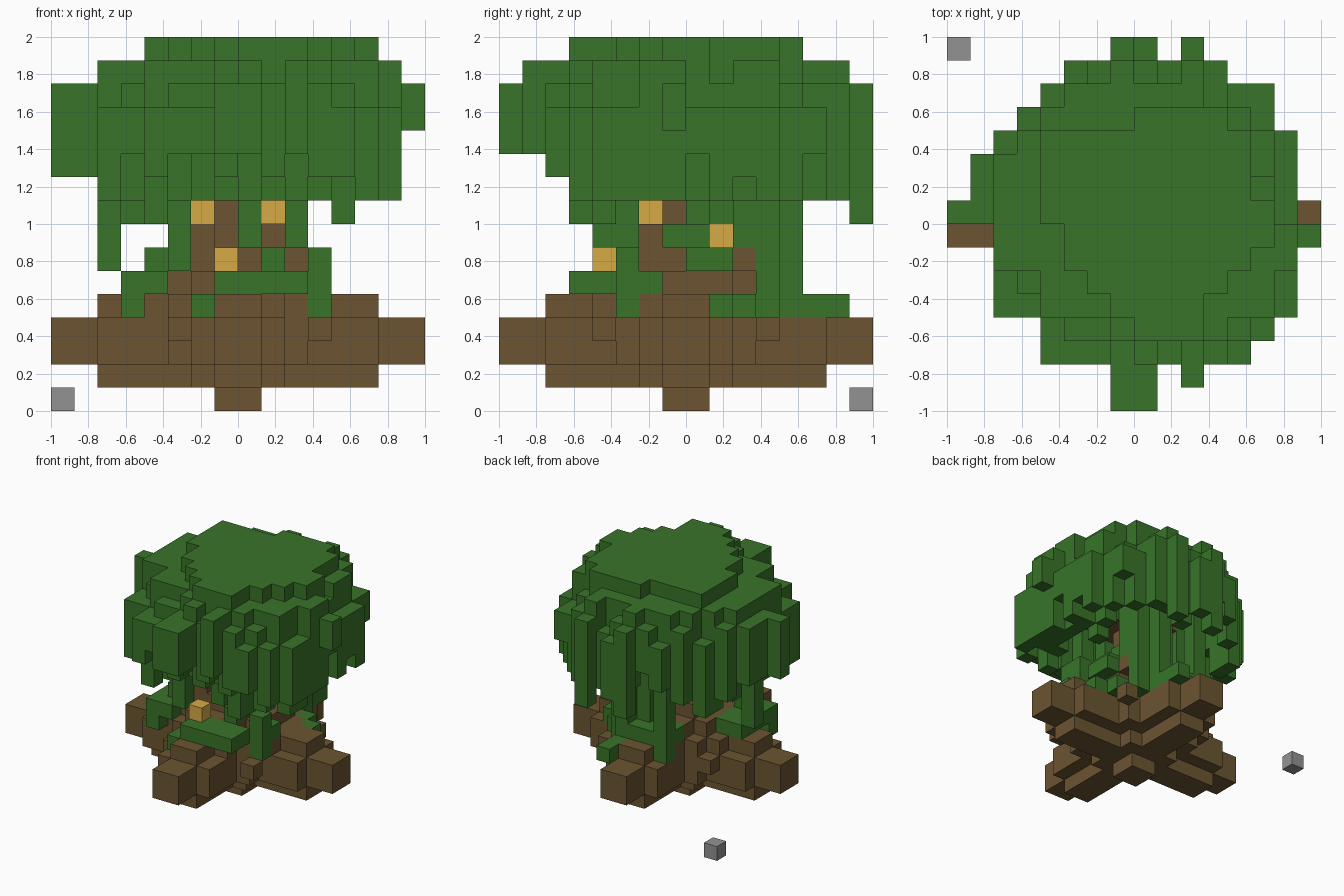
import bpy
import bmesh
import random
from mathutils import Vector

random.seed(7)
if "Cube" in bpy.data.objects:
    bpy.data.objects.remove(bpy.data.objects["Cube"], do_unlink=True)

SIZE = 0.125
cells = {}  # grid position -> part name


def fill(part, xs, ys, zs):
    """Fill a box of cells; every range is (first, past the last)."""
    for i in range(*xs):
        for j in range(*ys):
            for k in range(*zs):
                cells[i, j, k] = part


def cross(part, length, width, zs):
    """Two crossed bars centred on the grid, given by half sizes."""
    long_side = (8 - length, 8 + length)
    short_side = (8 - width, 8 + width)
    fill(part, long_side, short_side, zs)
    fill(part, short_side, long_side, zs)


def dots(part, *spots):
    """Fill single cells."""
    for spot in spots:
        cells[spot] = part


# roots: stacked crosses that spread from a small foot
cross("roots", 1, 1, (0, 1))
cross("roots", 6, 1, (1, 2))
cross("roots", 2, 2, (1, 2))
cross("roots", 8, 1, (2, 4))
cross("roots", 6, 2, (2, 4))
cross("roots", 3, 3, (2, 4))
cross("roots", 6, 1, (4, 5))
cross("roots", 4, 2, (4, 5))
dots("roots", (5, 4, 3), (11, 4, 3), (4, 10, 3), (11, 11, 3))

# trunk: wide base, slim core, small knots and a branch under the canopy
cross("trunk", 3, 3, (4, 5))
cross("trunk", 3, 2, (5, 6))
cross("trunk", 2, 2, (6, 7))
cross("trunk", 1, 1, (7, 12))
cross("trunk", 2, 2, (11, 12))
dots("trunk", (6, 6, 7), (9, 6, 7), (10, 10, 6), (10, 10, 11))

# canopy outline and crown: one span per row, front to back
outline_spans = [(7, 9), (7, 9), (4, 13), (4, 14), (2, 15), (2, 15), (2, 15), (2, 16),
                 (0, 15), (1, 15), (1, 15), (2, 15), (3, 14), (4, 14), (5, 12), (7, 9)]
crown_spans = [(8, 11), (7, 11), (6, 12), (5, 13), (5, 14),
               (4, 14), (4, 13), (4, 13), (4, 13), (8, 12)]
outline = {(i, j) for j, span in enumerate(outline_spans) for i in range(*span)}
outline |= {(10, 1), (10, 15)}
crown = {(i, j) for j, span in enumerate(crown_spans, start=3) for i in range(*span)}

# lowest level the hanging leaves may reach, by column and by row
low_by_column = [10, 10, 9, 8, 8, 5, 5, 5, 5, 5, 5, 9, 8, 9, 9, 12]
low_by_row = [11, 11, 10, 9, 9, 9, 9, 9, 8, 8, 5, 5, 4, 9, 9, 8]


def neighbours(i, j):
    return [(i + 1, j), (i - 1, j), (i, j + 1), (i, j - 1)]


# canopy: stepped dome, bulging rim and leaf strands below it
rim_tops = {}
for i, j in sorted(outline):
    inside = all(n in outline for n in neighbours(i, j))
    deep = inside and all(m in outline for n in neighbours(i, j) for m in neighbours(*n))
    low = max(low_by_column[i], low_by_row[j])
    step = rim_tops.setdefault((i // 2, j // 2), random.choice((0, 0, 1)))
    if (i, j) in crown:
        top = 16
    elif deep:
        top = 15
    elif inside:
        top = 15 - step
    else:
        top = 14 - step
    if deep:
        near_trunk = abs(i - 7.5) < 3 and abs(j - 7.5) < 3
        hangs = random.random() < 0.25 and not near_trunk
        bottom = low + random.randint(0, 2) if hangs else 12
    elif inside:
        hangs = random.random() < 0.55
        bottom = low + random.choice((0, 1, 2)) if hangs else 11
    else:
        bottom = max(low, random.choice((8, 9, 10, 11)))
    fill("canopy", (i, i + 1), (j, j + 1), (min(bottom, 12), top))

# canopy tips that stick out
fill("canopy", (0, 1), (8, 9), (10, 14))
fill("canopy", (1, 2), (8, 10), (10, 14))
fill("canopy", (2, 3), (6, 9), (10, 15))
fill("canopy", (14, 15), (6, 8), (10, 15))
fill("canopy", (7, 9), (0, 1), (11, 14))
fill("canopy", (7, 9), (1, 2), (11, 14))
fill("canopy", (10, 11), (1, 2), (11, 15))
fill("canopy", (7, 9), (15, 16), (10, 13))
fill("canopy", (10, 11), (14, 15), (9, 15))
fill("canopy", (10, 11), (15, 16), (8, 13))

# long strands
for column, row, bottom in ((2, 8, 6), (4, 7, 8), (3, 9, 8), (4, 3, 8), (12, 4, 8),
                            (6, 12, 4), (9, 12, 5), (10, 11, 5), (8, 11, 6),
                            (10, 10, 7), (5, 9, 8), (6, 3, 9), (7, 4, 9), (8, 3, 9),
                            (9, 4, 9), (14, 5, 9), (13, 6, 9), (14, 7, 9), (13, 8, 9),
                            (13, 9, 9), (12, 10, 9)):
    fill("canopy", (column, column + 1), (row, row + 1), (bottom, 12))

# leaf clumps scattered on the root tops
for i in range(3, 12):
    for j in range(3, 13):
        reach = Vector((i - 7.5, j - 7.5)).length
        shaded = (i < 5 or j > 9) and reach < 4.8
        if shaded and (i, j, 5) not in cells and (i, j, 4) in cells and random.random() < 0.6:
            dots("trunk_leaves", (i, j, 5))
        if shaded and (i, j, 4) not in cells and random.random() < 0.3:
            dots("trunk_leaves", (i, j, 4))

# leaf clumps around the trunk
fill("trunk_leaves", (7, 11), (3, 5), (5, 6))
fill("trunk_leaves", (11, 12), (5, 7), (5, 6))
fill("trunk_leaves", (3, 5), (5, 7), (5, 6))
fill("trunk_leaves", (5, 6), (5, 6), (6, 9))
fill("trunk_leaves", (10, 11), (4, 6), (7, 9))
fill("trunk_leaves", (8, 9), (5, 6), (7, 9))
fill("trunk_leaves", (9, 11), (7, 9), (7, 8))
fill("trunk_leaves", (11, 12), (8, 10), (6, 7))
fill("trunk_leaves", (9, 10), (13, 15), (4, 5))
dots("trunk_leaves", (4, 6, 6), (9, 5, 6), (11, 5, 6), (9, 8, 8), (6, 3, 4), (3, 5, 4),
     (11, 5, 4), (12, 9, 4), (11, 10, 4))

# fruit
dots("fruit", (7, 4, 6), (9, 5, 8), (6, 6, 8), (5, 9, 7))

# stone on the ground
dots("stone", (0, 15, 0))


def material(name, colour):
    mat = bpy.data.materials.new(name)
    mat.use_nodes = True
    mat.diffuse_color = (*colour, 1)
    mat.node_tree.nodes["Principled BSDF"].inputs["Base Color"].default_value = (*colour, 1)
    return mat


green = material("leaf green", (0.04, 0.175, 0.022))
brown = material("bark brown", (0.15, 0.09, 0.032))
gold = material("fruit gold", (0.67, 0.41, 0.06))
grey = material("stone grey", (0.29, 0.29, 0.29))


def build(part, mat):
    """Make one object from the open sides of a part's cells."""
    bm = bmesh.new()
    for cell in [c for c, name in cells.items() if name == part]:
        centre = Vector(cell) + Vector((0.5, 0.5, 0.5))
        for axis in range(3):
            for sign in (-1, 1):
                side = Vector((0, 0, 0))
                side[axis] = sign
                if tuple(int(v) for v in Vector(cell) + side) in cells:
                    continue
                u = Vector((0, 0, 0))
                u[(axis + 1) % 3] = 0.5
                v = side.cross(u)
                mid = centre + side / 2
                corners = (mid - u - v, mid + u - v, mid + u + v, mid - u + v)
                offset = Vector((8, 8, 0))
                bm.faces.new([bm.verts.new((c - offset) * SIZE) for c in corners])
    bmesh.ops.remove_doubles(bm, verts=bm.verts, dist=SIZE / 100)
    mesh = bpy.data.meshes.new(part)
    bm.to_mesh(mesh)
    bm.free()
    mesh.materials.append(mat)
    bpy.context.collection.objects.link(bpy.data.objects.new(part, mesh))


for part, mat in (("roots", brown), ("trunk", brown), ("canopy", green),
                  ("trunk_leaves", green), ("fruit", gold), ("stone", grey)):
    build(part, mat)
